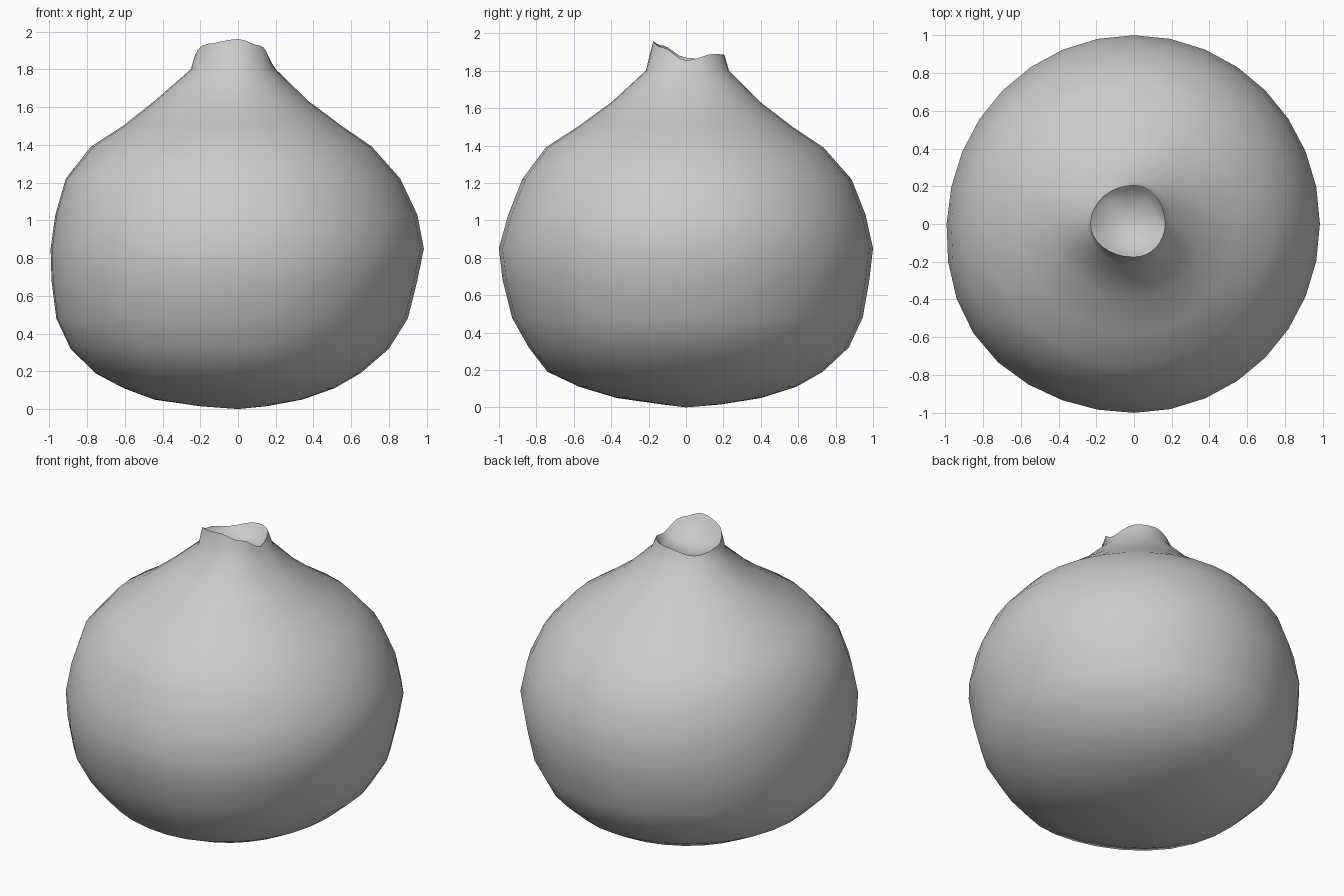
import bpy, bmesh, math

if "Cube" in bpy.data.objects:
    bpy.data.objects.remove(bpy.data.objects["Cube"])

SIDES = 32

# Body profile: height, then reach to left, right, front, back
LEVELS = [
    (0.015, .20, .15, .12, .18), (0.05, .44, .34, .37, .40),
    (0.11, .60, .51, .57, .59), (0.19, .75, .65, .74, .73),
    (0.32, .88, .80, .84, .87), (0.48, .955, .90, .93, .945),
    (0.68, .98, .95, .98, .98), (0.85, .985, .985, 1.0, 1.0),
    (1.03, .96, .95, .95, .96), (1.22, .905, .86, .875, .885),
    (1.39, .78, .71, .75, .735), (1.50, .61, .55, .58, .57),
    (1.63, .445, .375, .40, .40), (1.80, .25, .20, .215, .23),
]
RIM = (.23, .165, .175, .205)
# Torn rim height every 45 degrees, starting at the right side
RIM_Z = [1.855, 1.89, 1.885, 1.845, 1.87, 1.935, 1.96, 1.925]


def rim_height(i):
    t = i * 8 / SIDES
    k = int(t)
    f = t - k
    f = f * f * (3 - 2 * f)
    return RIM_Z[k % 8] * (1 - f) + RIM_Z[(k + 1) % 8] * f


bm = bmesh.new()


def ring(reach, height, scale=1.0, bulge=0.0):
    left, right, front, back = reach
    verts = []
    for i in range(SIDES):
        a = 2 * math.pi * i / SIDES
        c, s = math.cos(a), math.sin(a)
        # fuller front-left side
        k = scale * (1 + bulge * max(0, math.cos(a - math.radians(215))) ** 8)
        verts.append(bm.verts.new((c * (right if c > 0 else left) * k,
                                   s * (back if s > 0 else front) * k,
                                   height(i))))
    return verts


def bridge(lower, upper):
    for i in range(SIDES):
        j = (i + 1) % SIDES
        bm.faces.new((lower[i], lower[j], upper[j], upper[i]))


# Outer skin, rim, then inside of the open neck
rings = [ring(lv[1:], lambda i, z=lv[0]: z, bulge=0.04 if lv[0] < 1.3 else 0.0)
         for lv in LEVELS]
rings.append(ring(RIM, rim_height))
rings.append(ring(RIM, lambda i: rim_height(i) - 0.012, 0.93))
rings.append(ring(RIM, lambda i: 1.82, 0.75))
for a, b in zip(rings, rings[1:]):
    bridge(a, b)

# Puckered base and hollow floor
base = bm.verts.new((0, 0, 0.0))
floor = bm.verts.new((-0.05, 0.03, 1.79))
for i in range(SIDES):
    j = (i + 1) % SIDES
    bm.faces.new((rings[0][j], rings[0][i], base))
    bm.faces.new((rings[-1][i], rings[-1][j], floor))

bmesh.ops.recalc_face_normals(bm, faces=bm.faces)
mesh = bpy.data.meshes.new("bulb_body")
bm.to_mesh(mesh)
bm.free()
bulb = bpy.data.objects.new("bulb_body", mesh)
bpy.context.collection.objects.link(bulb)
bpy.context.view_layer.objects.active = bulb
bulb.select_set(True)
bpy.ops.object.shade_smooth_by_angle(angle=math.radians(75))
